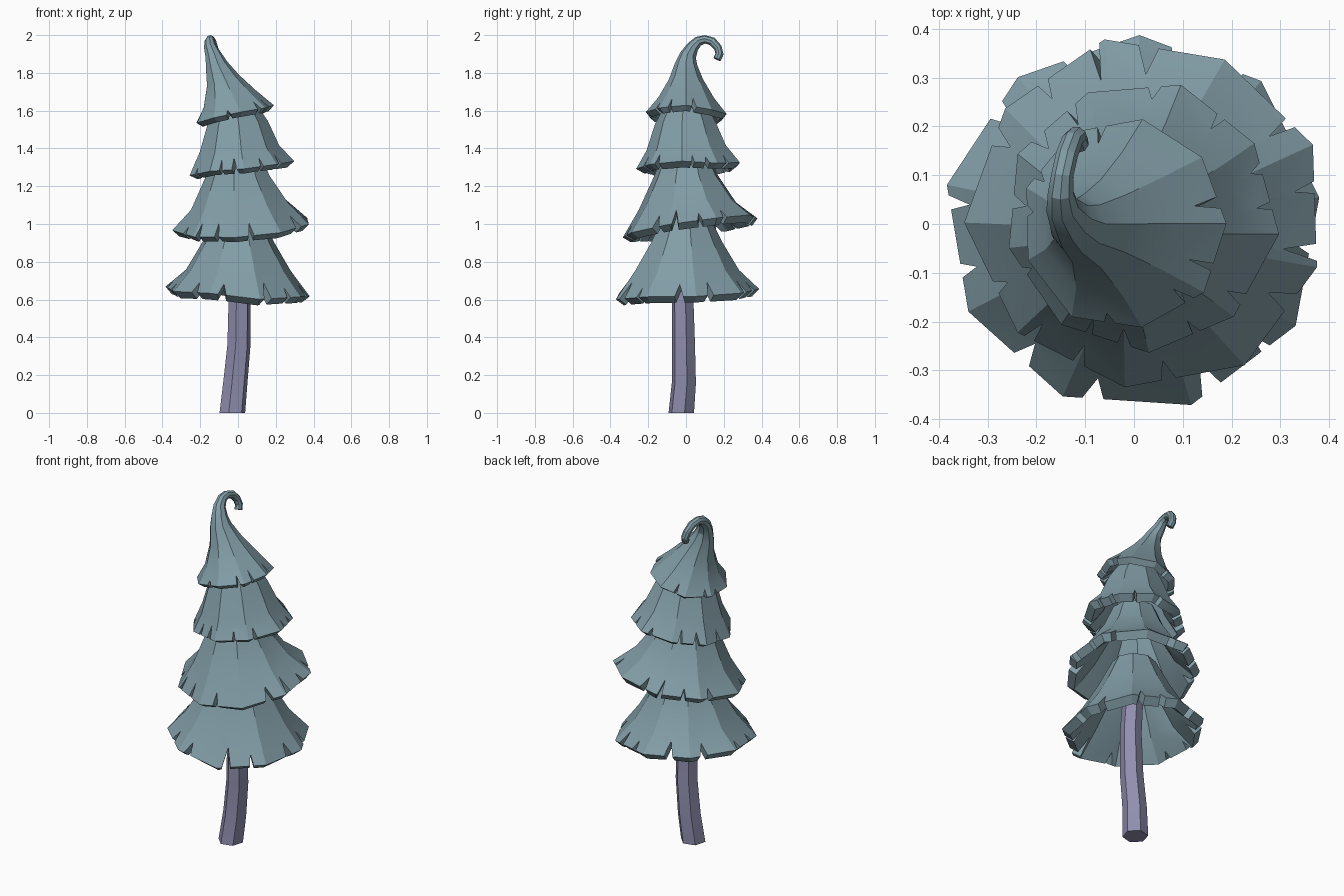
import bpy, bmesh, math, random
from mathutils import Vector, Quaternion

random.seed(11)
cube = bpy.data.objects.get("Cube")
if cube:
    bpy.data.objects.remove(cube, do_unlink=True)


def material(name, rgb):
    mat = bpy.data.materials.new(name)
    mat.use_nodes = True
    mat.diffuse_color = (*rgb, 1)
    bsdf = mat.node_tree.nodes["Principled BSDF"]
    bsdf.inputs["Base Color"].default_value = (*rgb, 1)
    bsdf.inputs["Roughness"].default_value = 0.9
    return mat


foliage = material("blue_green_foliage", (0.222, 0.335, 0.38))
bark = material("mauve_bark", (0.28, 0.272, 0.425))


def sweep(path, sides, first_normal, turn):
    """Corner points of a polygon carried along (x, y, z, radius) stations."""
    centres = [Vector(p[:3]) for p in path]
    rings, q, prev = [], Quaternion(), Vector((0, 0, 1))
    for i, (c, p) in enumerate(zip(centres, path)):
        n = (centres[min(i + 1, len(path) - 1)] - centres[max(i - 1, 0)]).normalized()
        if i == 0:
            n = Vector(first_normal).normalized()
        q = prev.rotation_difference(n) @ q
        prev = n
        angles = [turn + math.tau * k / sides for k in range(sides)]
        rings.append([c + q @ Vector((math.cos(a), math.sin(a), 0)) * p[3] for a in angles])
    return rings


def along(ring, u):
    """Point on a polygon outline, u counted in corners."""
    k = math.floor(u)
    return ring[k % len(ring)].lerp(ring[(k + 1) % len(ring)], u - k)


def make_object(name, bm, mat):
    mesh = bpy.data.meshes.new(name)
    bm.to_mesh(mesh)
    bm.free()
    obj = bpy.data.objects.new(name, mesh)
    bpy.context.collection.objects.link(obj)
    mesh.materials.append(mat)
    bpy.ops.object.select_all(action="DESELECT")
    obj.select_set(True)
    bpy.context.view_layer.objects.active = obj
    return obj


def skirt(name, path, slope, turn, thickness, spots, sides=9):
    """Flared tier of branches: notched rim, hollow inside, closed at the top."""
    rings = sweep(path, sides, (-slope[0], -slope[1], 1), turn)
    centre = Vector(path[0][:3])
    for k, p in enumerate(rings[0]):
        rings[0][k] = centre + (p - centre) * random.uniform(0.985, 1.025)
        rings[0][k].z += random.uniform(-0.01, 0.01)

    # Columns are polygon corners plus the notches on each side
    columns = []
    for k in range(sides):
        columns.append((k, False))
        columns += [(k + s + random.uniform(-0.07, 0.07), True)
                    for s in spots[k % len(spots)]]

    bm = bmesh.new()
    weights = []

    def vert(point, radius):
        weights.append(min(1, 0.45 * radius / thickness))
        return bm.verts.new(point)

    upper = [[vert(along(r, u), p[3]) for u, _ in columns]
             for r, p in zip(rings[1:], path[1:])]
    rim = []
    for u, notch in columns:
        if notch:
            w = random.uniform(0.04, 0.09)
            apex = along(rings[0], u).lerp(along(rings[1], u), random.uniform(0.3, 0.65))
            left, right = (vert(along(rings[0], u + s * w), path[0][3]) for s in (-1, 1))
            rim.append((left, [vert(apex, path[0][3])], right))
        else:
            v = vert(along(rings[0], u), path[0][3])
            rim.append((v, [], v))

    count = len(columns)
    for j in range(count):
        n = (j + 1) % count
        bm.faces.new([rim[j][2], rim[n][0], *rim[n][1], upper[0][n], upper[0][j], *rim[j][1]])
        for low, high in zip(upper, upper[1:]):
            bm.faces.new([low[j], low[n], high[n], high[j]])
    bm.faces.new(upper[-1])

    # Shell thins out where the tier becomes narrow
    obj = make_object(name, bm, foliage)
    group = obj.vertex_groups.new(name="shell")
    for i, w in enumerate(weights):
        group.add([i], w, "REPLACE")
    mod = obj.modifiers.new("shell", "SOLIDIFY")
    mod.thickness = thickness
    mod.offset = -1
    mod.vertex_group = "shell"
    bpy.ops.object.modifier_apply(modifier="shell")
    bpy.ops.object.shade_smooth_by_angle(angle=math.radians(22))


# Trunk with a slight bend
trunk_path = [(-0.03, -0.025, 0, 0.07), (-0.014, -0.011, 0.16, 0.066),
              (0.005, -0.013, 0.36, 0.063), (0.008, -0.018, 0.62, 0.059),
              (0.0, 0.0, 0.95, 0.055)]
bm = bmesh.new()
loops = [[bm.verts.new(p) for p in ring]
         for ring in sweep(trunk_path, 6, (0, 0, 1), 0.25)]
for low, high in zip(loops, loops[1:]):
    for k in range(len(low)):
        n = (k + 1) % len(low)
        bm.faces.new([low[k], low[n], high[n], high[k]])
bm.faces.new(loops[0][::-1])
bm.faces.new(loops[-1])
make_object("trunk", bm, bark)
bpy.ops.object.shade_smooth_by_angle(angle=math.radians(22))

# Tiers of branches, bottom to top
skirt("bottom_branches",
      [(-0.003, 0, 0.636, 0.386), (0, 0, 0.755, 0.282), (0, 0, 0.9, 0.195),
       (0, 0, 1.05, 0.12)],
      (-0.06, 0.05), 0.14, 0.055, [(0.3,), (0.2, 0.72), (0.6,)])
skirt("lower_middle_branches",
      [(0.024, 0.02, 0.99, 0.365), (0.012, 0.01, 1.1, 0.262), (0, 0, 1.25, 0.175),
       (0, 0, 1.38, 0.12)],
      (0.07, 0.14), 0.4, 0.05, [(0.3,), (0.6,), (0.15, 0.6)])
skirt("upper_middle_branches",
      [(0.015, 0.014, 1.297, 0.28), (0.005, 0.005, 1.4, 0.215), (-0.005, 0, 1.53, 0.165),
       (-0.02, 0, 1.65, 0.1)],
      (0.11, 0.04), -0.12, 0.05, [(0.3, 0.75), (0.5,), (0.25,)])

# Crown drawn out into a curled tip
skirt("curled_crown",
      [(-0.02, 0, 1.573, 0.215), (-0.048, 0, 1.66, 0.15), (-0.083, 0, 1.76, 0.092),
       (-0.115, 0, 1.84, 0.061), (-0.13, 0.01, 1.89, 0.045), (-0.147, 0.035, 1.935, 0.034),
       (-0.15, 0.065, 1.967, 0.027), (-0.147, 0.1, 1.977, 0.023),
       (-0.138, 0.14, 1.966, 0.023), (-0.127, 0.17, 1.932, 0.022),
       (-0.119, 0.178, 1.9, 0.022), (-0.113, 0.165, 1.872, 0.021)],
      (0.22, -0.03), 0.0, 0.04, [(0.3,), (), (0.6,), (0.75,)])
